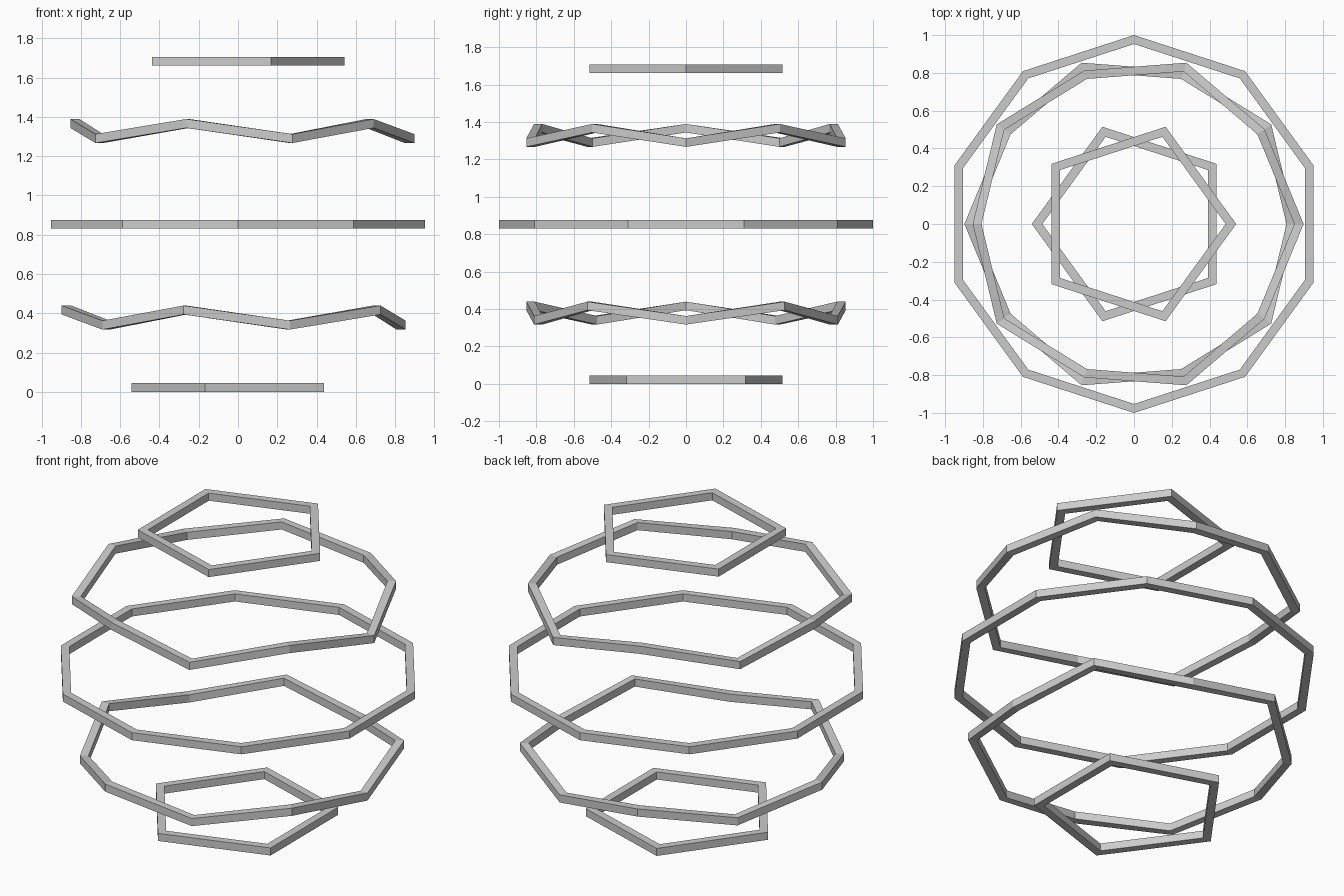
import bpy, bmesh, math
from mathutils import Vector

if "Cube" in bpy.data.objects:
    bpy.data.objects.remove(bpy.data.objects["Cube"])

R = 0.9765      # radius of the sphere the rings lie on
H = 0.0225      # half thickness of the square bars
MID = 0.853     # height of the sphere centre


def make_ring(name, points):
    """Closed square bar with mitred corners; points are (radius, degrees, z)."""
    pts = [Vector((r * R * math.cos(math.radians(a)),
                   r * R * math.sin(math.radians(a)), MID + z * R))
           for r, a, z in points]
    n = len(pts)
    bm = bmesh.new()
    sections = []
    for i, p in enumerate(pts):
        radial = Vector((p.x, p.y, 0)).normalized()
        edge = pts[(i + 1) % n] - p
        normal = Vector((edge.y, -edge.x, 0)).normalized()
        out = radial * (H / radial.dot(normal))
        slope = edge.length / Vector((edge.x, edge.y)).length
        up = Vector((0, 0, H * slope))
        sections.append([bm.verts.new(p + out * s + up * t)
                         for s, t in ((1, -1), (1, 1), (-1, 1), (-1, -1))])
    for i in range(n):
        a, b = sections[i], sections[(i + 1) % n]
        for k in range(4):
            m = (k + 1) % 4
            bm.faces.new((a[k], b[k], b[m], a[m]))
    bmesh.ops.recalc_face_normals(bm, faces=bm.faces)
    mesh = bpy.data.meshes.new(name)
    bm.to_mesh(mesh)
    bm.free()
    obj = bpy.data.objects.new(name, mesh)
    bpy.context.collection.objects.link(obj)
    return obj


# Flat ten-sided ring around the middle
make_ring("middle_ring", [(1, 18 + 36 * k, 0) for k in range(10)])

# Upper and lower rings: the lower ones are the upper ones turned and flipped
for side, sign, turn in (("upper", 1, 0), ("lower", -1, 180)):
    # Zigzag ring alternating between wide and narrow corners
    make_ring(side + "_zigzag_ring",
              [(0.8507 if k % 2 else 0.8944, turn + 36 * k,
                sign * (0.5257 if k % 2 else 0.4472)) for k in range(10)])
    # Small flat five-sided end ring
    make_ring(side + "_end_ring",
              [(0.5257, turn + 72 * k, sign * 0.8507) for k in range(5)])
